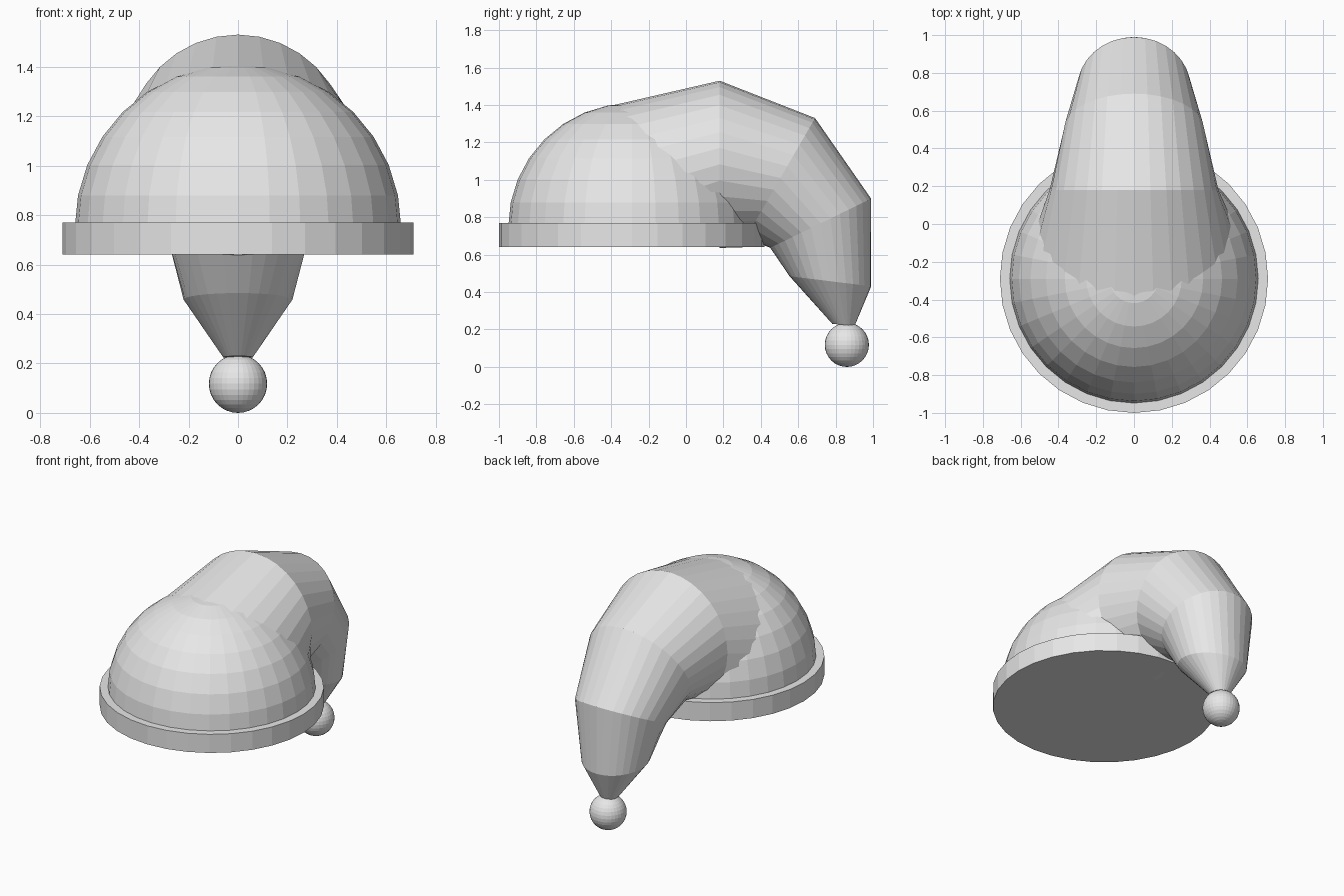
import bpy, bmesh
from math import sin, cos, tau, radians
from mathutils import Vector

cube = bpy.data.objects.get("Cube")
if cube:
    bpy.data.objects.remove(cube, do_unlink=True)

SIDES = 32
CAP_Y = -0.29   # centre line of the dome and brim

grey = bpy.data.materials.new("plain grey")
grey.use_nodes = True
grey.diffuse_color = (0.8, 0.8, 0.8, 1)
grey.node_tree.nodes["Principled BSDF"].inputs["Base Color"].default_value = (0.8, 0.8, 0.8, 1)


def finish(name, bm, location=(0, 0, 0)):
    """Turn a bmesh into a flat shaded grey object."""
    bmesh.ops.recalc_face_normals(bm, faces=bm.faces)
    mesh = bpy.data.meshes.new(name)
    bm.to_mesh(mesh)
    bm.free()
    mesh.materials.append(grey)
    obj = bpy.data.objects.new(name, mesh)
    obj.location = location
    bpy.context.collection.objects.link(obj)
    return obj


def sphere(radius):
    bm = bmesh.new()
    bmesh.ops.create_uvsphere(bm, u_segments=SIDES, v_segments=SIDES // 2, radius=radius)
    return bm


# Brim: a closed disc under the dome
bm = bmesh.new()
bmesh.ops.create_cone(bm, cap_ends=True, segments=SIDES, radius1=0.71, radius2=0.71, depth=0.13)
finish("brim", bm, (0, CAP_Y, 0.705))

# Dome: upper half of a sphere
bm = sphere(0.66)
bmesh.ops.delete(bm, geom=[v for v in bm.verts if v.co.z < -0.01], context='VERTS')
finish("dome", bm, (0, CAP_Y, 0.75))

# Drooping tail: rings of (y, z, radius, pitch of the axis in degrees)
rings = [
    (-0.055, 1.015, 0.53, 45),
    (0.18, 1.083, 0.447, 0),
    (0.505, 1.01, 0.37, -30),
    (0.72, 0.768, 0.30, -64),
    (0.772, 0.458, 0.22, -97),
    (0.842, 0.225, 0.06, -95),
]
bm = bmesh.new()
loops = []
for y, z, radius, pitch in rings:
    p = radians(pitch)
    across, up = Vector((1, 0, 0)), Vector((0, -sin(p), cos(p)))
    loops.append([bm.verts.new(Vector((0, y, z)) + radius * (across * cos(a) + up * sin(a)))
                  for a in (tau * i / SIDES for i in range(SIDES))])
for low, high in zip(loops, loops[1:]):
    for i in range(SIDES):
        j = (i + 1) % SIDES
        bm.faces.new((low[i], low[j], high[j], high[i]))
bm.faces.new(loops[-1])
finish("tail", bm)

# Pompom at the tip of the tail
finish("pompom", sphere(0.118), (0, 0.86, 0.118))
